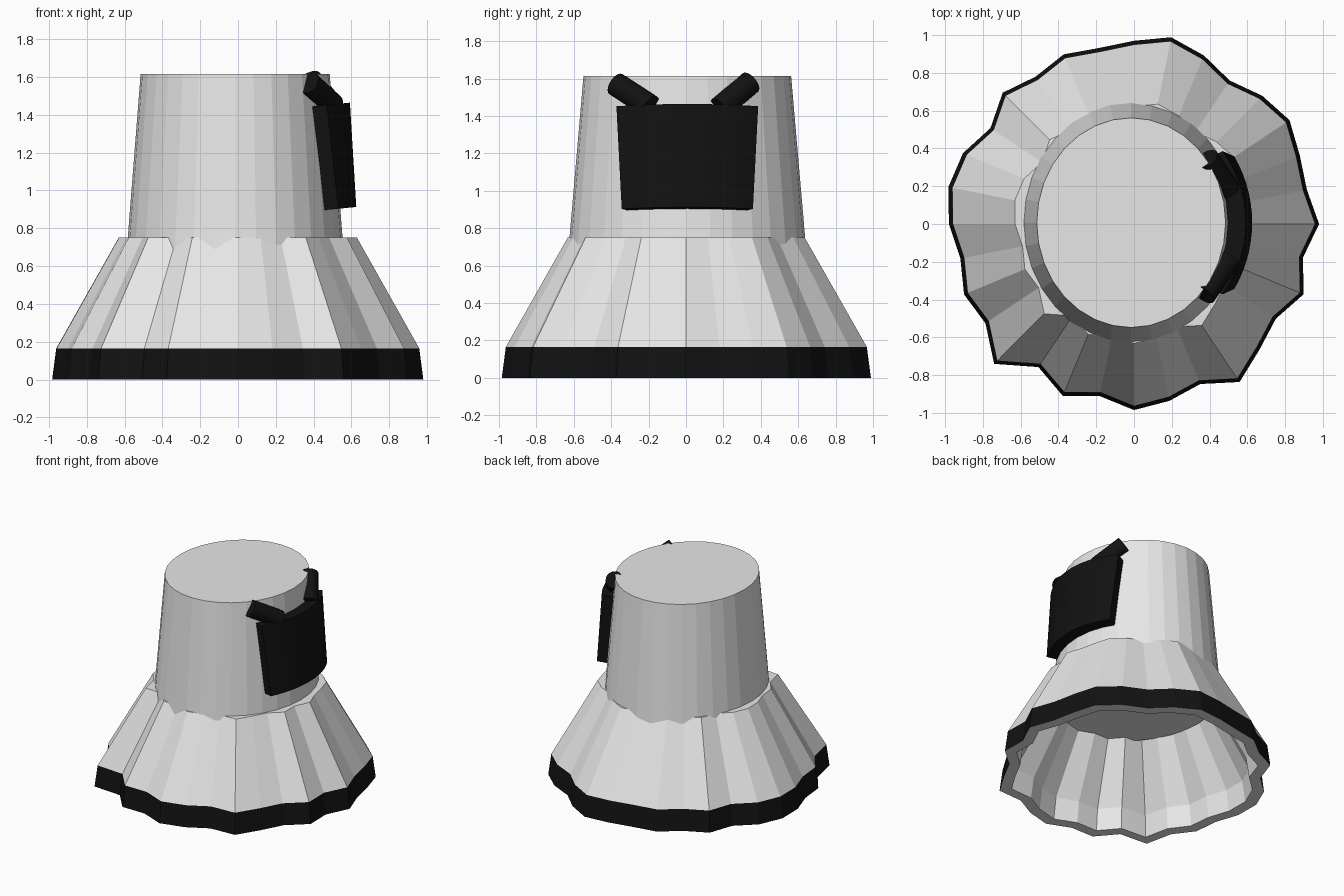
import bpy
from math import sin, cos, pi, radians
from mathutils import Vector

cube = bpy.data.objects.get("Cube")
if cube:
    bpy.data.objects.remove(cube, do_unlink=True)


def material(name, value):
    m = bpy.data.materials.new(name)
    m.use_nodes = True
    colour = (value, value, value, 1)
    m.diffuse_color = colour
    m.node_tree.nodes["Principled BSDF"].inputs["Base Color"].default_value = colour
    return m


WHITE = material("white", 0.8)
BLACK = material("black", 0.006)


def make(name, verts, faces, mats):
    mesh = bpy.data.meshes.new(name)
    mesh.from_pydata(verts, [], faces)
    for m in mats:
        mesh.materials.append(m)
    mesh.update()
    ob = bpy.data.objects.new(name, mesh)
    bpy.context.collection.objects.link(ob)
    return ob


def bridge(a, b, n):
    """Quads joining two closed rings that start at indices a and b."""
    return [(a + i, a + (i + 1) % n, b + (i + 1) % n, b + i) for i in range(n)]


# Pleated skirt: one irregular outline, scaled to each level of the shell
OUTLINE = [.98, .933, .95, .99, .96, .913, .966, 1.008,
           .97, .95, .972, .938, .983, .914, .98, 1.002,
           .98, .937, .974, .946, 1.047, .911, .985, .929,
           .985, .955, .917, 1.006, .94, .903, .972, .912]
N = len(OUTLINE)
LEVELS = [(1, 0), (.978, .165), (.642, .75), (.55, .75), (.885, .165), (.91, 0)]
verts = [(r * s * cos(2 * pi * i / N), r * s * sin(2 * pi * i / N), z)
         for s, z in LEVELS for i, r in enumerate(OUTLINE)]
faces = []
for k in range(len(LEVELS)):
    faces += bridge(k * N, (k + 1) % len(LEVELS) * N, N)
skirt = make("pleated_skirt", verts, faces, [WHITE, BLACK])
for p in skirt.data.polygons[:N]:      # outer hem band
    p.material_index = 1


# Oval tapered crown
CX, CY = -.015, .007


def crown_point(t, z, grow_x=0, grow_y=0):
    k = (1.615 - z) / .865
    return Vector((CX + (.5 + .068 * k + grow_x) * cos(t),
                   CY + (.555 + .075 * k + grow_y) * sin(t), z))


verts = [crown_point(2 * pi * i / N, z) for z in (.61, 1.615) for i in range(N)]
faces = bridge(0, N, N) + [tuple(range(N))[::-1], tuple(range(N, 2 * N))]
make("crown", verts, faces, [WHITE])

# Curved side panel hugging the crown
STEPS = 14
verts, faces = [], []
for i in range(STEPS + 1):
    for z, half, grow in ((.91, 31.5, -.02), (.91, 31.5, .085),
                          (1.465, 37, .095), (1.465, 37, -.02)):
        t = radians(half) * (2 * i / STEPS - 1)
        p = crown_point(t, z, grow, grow * .65)
        p.z += .1 * (p.x - .6)
        verts.append(p)
for i in range(STEPS):
    a = 4 * i
    faces += [(a + j, a + 4 + j, a + 4 + (j + 1) % 4, a + (j + 1) % 4) for j in range(4)]
faces += [(0, 1, 2, 3), tuple(range(4 * STEPS, 4 * STEPS + 4))[::-1]]
make("side_panel", verts, faces, [BLACK])

# Short pegs rising from the panel's upper corners
for name, start, end in (("front_peg", (.50, -.19, 1.45), (.37, -.375, 1.57)),
                         ("back_peg", (.50, .18, 1.44), (.385, .345, 1.58))):
    a, b = Vector(start), Vector(end)
    bpy.ops.mesh.primitive_cylinder_add(vertices=20, radius=.064, depth=(b - a).length,
                                        location=(a + b) / 2)
    peg = bpy.context.object
    peg.name = name
    peg.rotation_euler = (b - a).to_track_quat("Z", "Y").to_euler()
    peg.data.materials.append(BLACK)
    bpy.ops.object.shade_smooth_by_angle()
